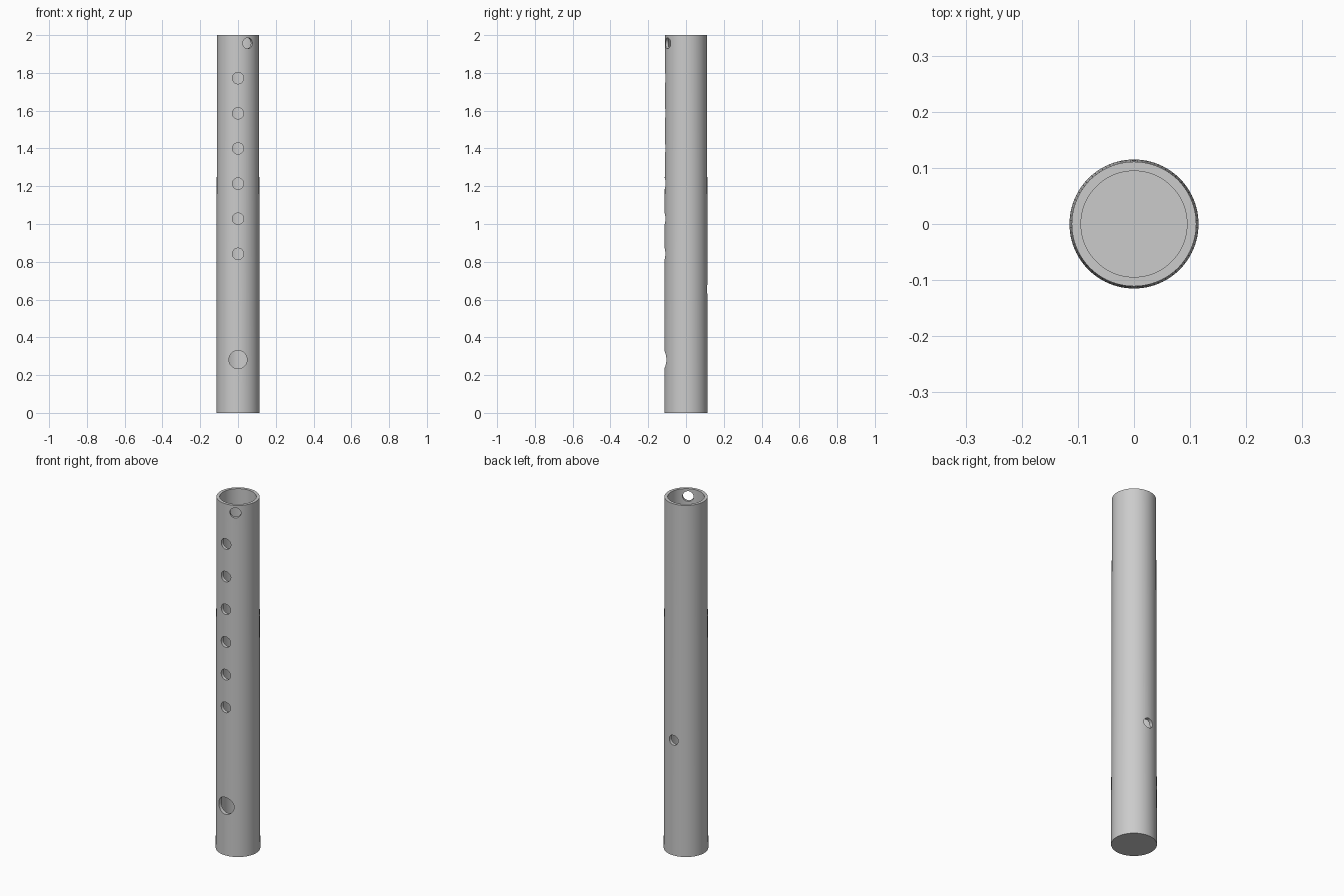
import bpy
import math
from mathutils import Vector

cube = bpy.data.objects.get("Cube")
if cube:
    bpy.data.objects.remove(cube, do_unlink=True)

grey = bpy.data.materials.new("plain grey")
grey.use_nodes = True
colour = (0.6, 0.6, 0.6, 1)
grey.diffuse_color = colour
grey.node_tree.nodes["Principled BSDF"].inputs["Base Color"].default_value = colour

# Tapered tube, closed at the foot: one profile spun round the z axis
SEGMENTS = 96
profile = [(0.115, 0), (0.111, 2), (0.0945, 2), (0.0945, 0.02)]
verts, faces = [], []
for i in range(SEGMENTS):
    a = 2 * math.pi * i / SEGMENTS
    verts += [(r * math.cos(a), r * math.sin(a), z) for r, z in profile]
n = len(profile)
for i in range(SEGMENTS):
    here, there = i * n, (i + 1) % SEGMENTS * n
    for j in range(n - 1):
        faces.append((here + j, there + j, there + j + 1, here + j + 1))
faces.append([i * n for i in reversed(range(SEGMENTS))])
faces.append([i * n + n - 1 for i in range(SEGMENTS)])
mesh = bpy.data.meshes.new("flute_tube")
mesh.from_pydata(verts, [], faces)
mesh.materials.append(grey)
tube = bpy.data.objects.new("flute_tube", mesh)
bpy.context.collection.objects.link(tube)


def drill(name, z, radius, angle):
    """Bore a round hole through one wall; angle turns from the front to +x."""
    a = math.radians(angle)
    out = Vector((math.sin(a), -math.cos(a), 0))
    bpy.ops.mesh.primitive_cylinder_add(
        vertices=40, radius=radius, depth=0.12,
        location=out * 0.11 + Vector((0, 0, z)),
        rotation=out.to_track_quat('Z', 'Y').to_euler())
    cutter = bpy.context.object
    cutter.name = name
    cutter.data.materials.append(grey)
    cutter.hide_render = True
    mod = tube.modifiers.new(name, 'BOOLEAN')
    mod.object = cutter
    mod.operation = 'DIFFERENCE'
    mod.solver = 'EXACT'
    return cutter


# Six finger holes, the large foot hole, the thumb hole and the blowing hole
cutters = [drill("finger_hole_cutter", 0.842 + 0.186 * i, 0.03, 0) for i in range(6)]
cutters.append(drill("foot_hole_cutter", 0.282, 0.048, 0))
cutters.append(drill("thumb_hole_cutter", 0.655, 0.028, 180))
cutters.append(drill("blowing_hole_cutter", 1.957, 0.029, 28))

# Apply the cuts and drop the cutters
bpy.ops.object.select_all(action='DESELECT')
tube.select_set(True)
bpy.context.view_layer.objects.active = tube
for mod in list(tube.modifiers):
    bpy.ops.object.modifier_apply(modifier=mod.name)
for cutter in cutters:
    bpy.data.objects.remove(cutter, do_unlink=True)
bpy.ops.object.shade_smooth_by_angle(angle=math.radians(30))
